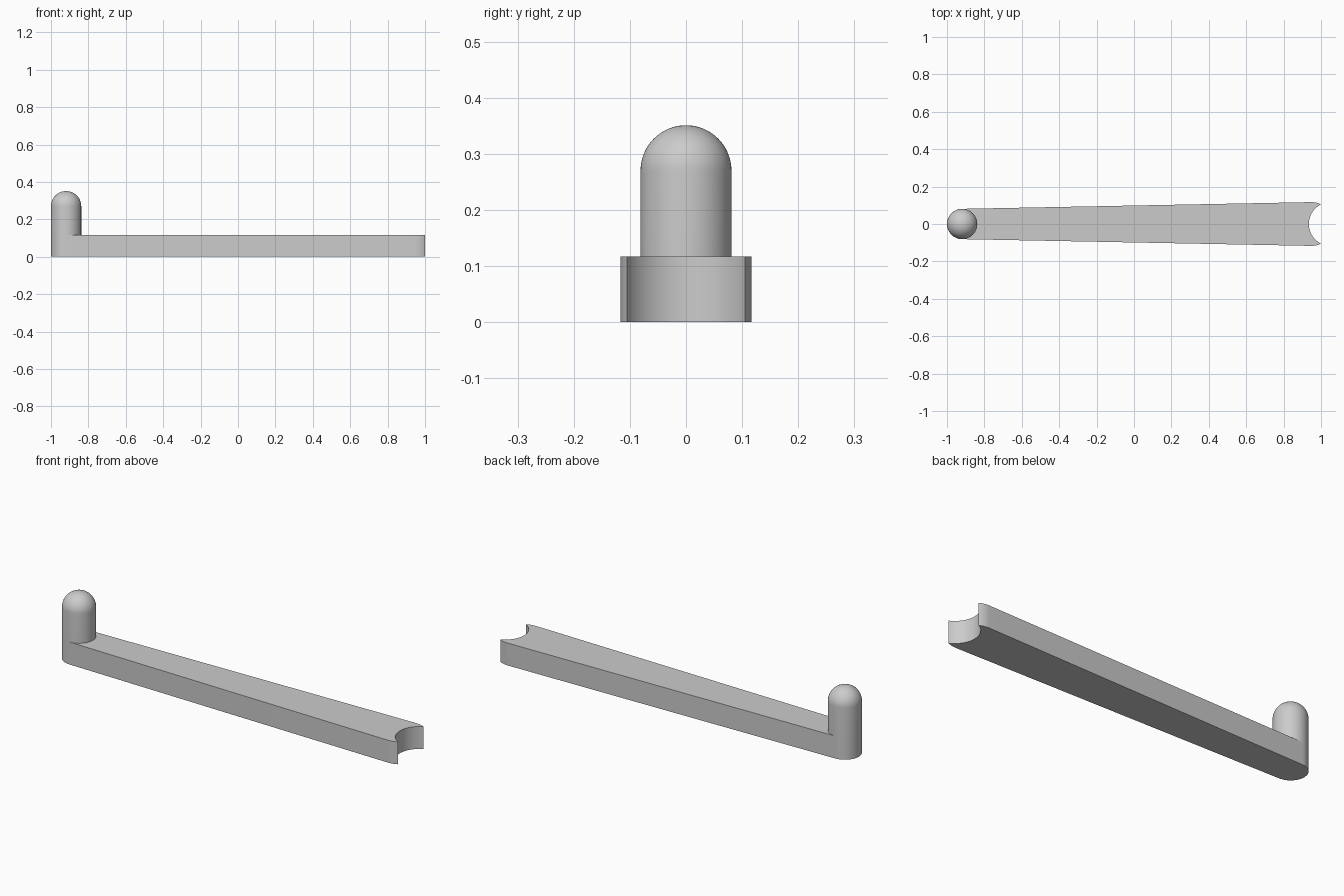
import bpy, bmesh
from math import sin, cos, asin, acos, pi

cube = bpy.data.objects.get("Cube")
if cube:
    bpy.data.objects.remove(cube)

ARM_H = 0.117
PEG_X, PEG_R = -0.919, 0.081      # narrow rounded end
END_X, END_R = 0.948, 0.117       # wide end, cut by a round notch
NOTCH_X = 2 - END_X               # notch circle mirrors the end circle about x = 1
DOME_Z = 0.27

grey = bpy.data.materials.new("plain grey")
grey.use_nodes = True
colour = (0.6, 0.6, 0.6, 1)
grey.diffuse_color = colour
grey.node_tree.nodes["Principled BSDF"].inputs["Base Color"].default_value = colour


def finish(name, bm):
    bmesh.ops.recalc_face_normals(bm, faces=bm.faces)
    mesh = bpy.data.meshes.new(name)
    bm.to_mesh(mesh)
    bm.free()
    obj = bpy.data.objects.new(name, mesh)
    mesh.materials.append(grey)
    bpy.context.collection.objects.link(obj)
    bpy.ops.object.select_all(action='DESELECT')
    obj.select_set(True)
    bpy.context.view_layer.objects.active = obj
    bpy.ops.object.shade_smooth_by_angle(angle=pi / 6)
    return obj


def arc(cx, r, start, end, steps):
    angles = [start + (end - start) * i / steps for i in range(steps + 1)]
    return [(cx + r * cos(a), r * sin(a)) for a in angles]


# Arm: tangent outline round two circles, with the notch bitten out of the wide end
tangent = pi / 2 + asin((END_R - PEG_R) / (END_X - PEG_X))
tip = acos((1 - END_X) / END_R)
outline = arc(PEG_X, PEG_R, tangent, 2 * pi - tangent, 32)
outline += arc(END_X, END_R, -tangent, -tip, 10)
outline += arc(NOTCH_X, END_R, pi + tip, pi - tip, 32)[1:-1]
outline += arc(END_X, END_R, tip, tangent, 10)
bm = bmesh.new()
base = bm.faces.new([bm.verts.new((x, y, 0)) for x, y in outline])
raised = bmesh.ops.extrude_face_region(bm, geom=[base], use_keep_orig=True)["geom"]
bmesh.ops.translate(bm, vec=(0, 0, ARM_H),
                    verts=[v for v in raised if isinstance(v, bmesh.types.BMVert)])
finish("arm", bm)

# Peg: upright post with a hemispherical top, spun from a profile
bm = bmesh.new()
profile = [(PEG_R, ARM_H)] + [(PEG_R * cos(pi / 2 * i / 16), DOME_Z + PEG_R * sin(pi / 2 * i / 16))
                              for i in range(17)]
verts = [bm.verts.new((PEG_X + r, 0, z)) for r, z in profile]
edges = [bm.edges.new(pair) for pair in zip(verts, verts[1:])]
bmesh.ops.spin(bm, geom=verts + edges, cent=(PEG_X, 0, 0), axis=(0, 0, 1),
               angle=2 * pi, steps=64)
bmesh.ops.remove_doubles(bm, verts=bm.verts, dist=1e-5)
finish("domed_peg", bm)
